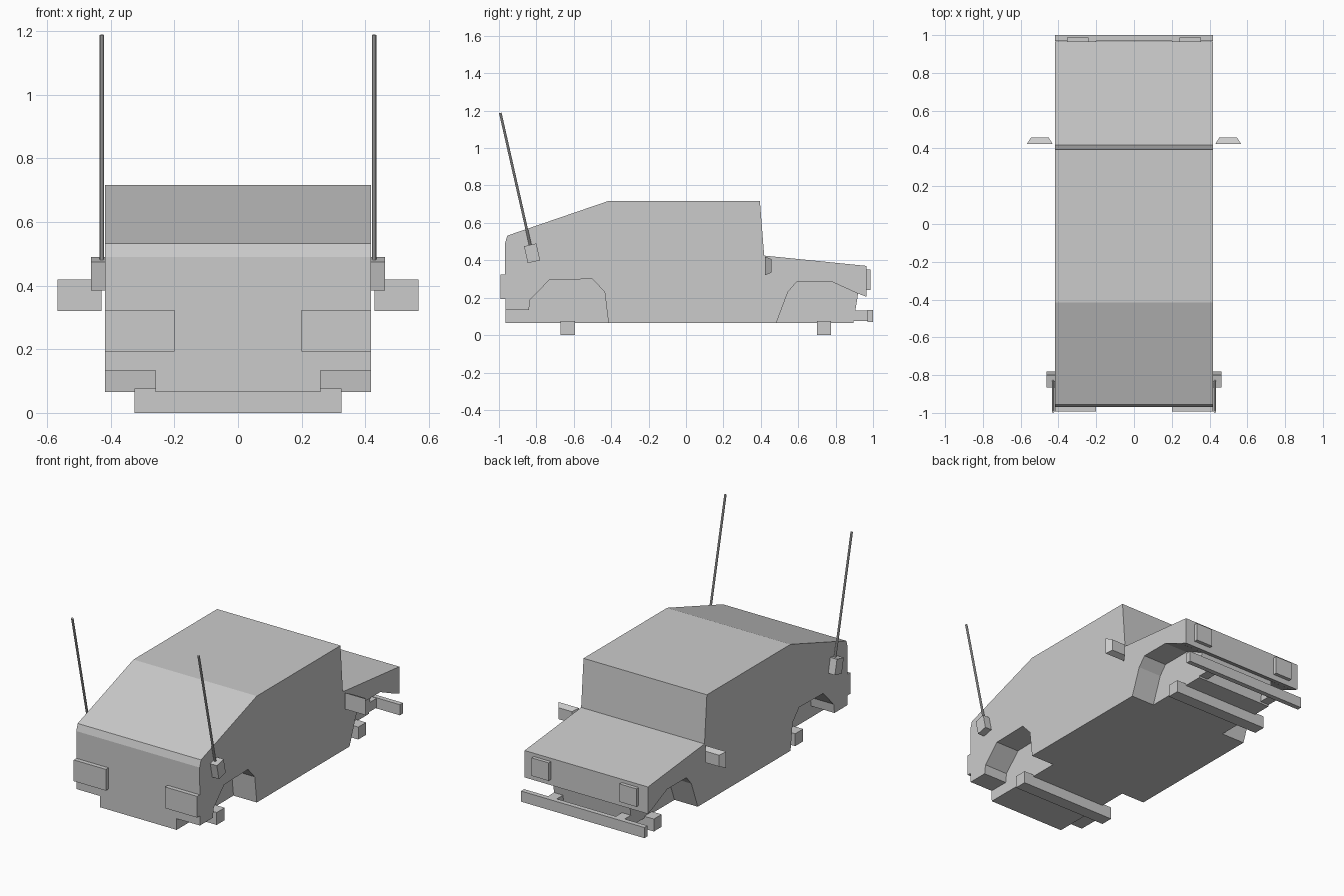
import bpy, bmesh, math
from mathutils import Vector

if "Cube" in bpy.data.objects:
    bpy.data.objects.remove(bpy.data.objects["Cube"])


def finish(name, bm):
    bmesh.ops.recalc_face_normals(bm, faces=bm.faces)
    me = bpy.data.meshes.new(name)
    bm.to_mesh(me)
    bm.free()
    ob = bpy.data.objects.new(name, me)
    bpy.context.collection.objects.link(ob)
    return ob


def prism(name, profile, x0, x1):
    """Extrude a (y, z) side profile from x0 to x1."""
    bm = bmesh.new()
    face = bm.faces.new([bm.verts.new((x0, y, z)) for y, z in profile])
    ext = bmesh.ops.extrude_face_region(bm, geom=[face])["geom"]
    verts = [v for v in ext if isinstance(v, bmesh.types.BMVert)]
    bmesh.ops.translate(bm, vec=(x1 - x0, 0, 0), verts=verts)
    return finish(name, bm)


def box(name, x0, x1, y0, y1, z0, z1):
    return prism(name, [(y0, z0), (y1, z0), (y1, z1), (y0, z1)], x0, x1)


# Body shell
body = prism("body", [
    (-0.965, 0.065), (-0.968, 0.49), (-0.955, 0.532), (-0.415, 0.717),
    (0.395, 0.717), (0.418, 0.425), (0.965, 0.37), (0.965, 0.205),
    (0.92, 0.222), (0.895, 0.065)], -0.418, 0.418)

# Wheel wells, open towards the ends of the vehicle
rear_well = [(-1.1, -0.1), (-1.1, 0.134), (-0.84, 0.134), (-0.833, 0.19),
             (-0.73, 0.295), (-0.50, 0.30), (-0.435, 0.23), (-0.415, 0.065),
             (-0.413, -0.1)]
front_well = [(0.42, -0.1), (0.483, 0.065), (0.545, 0.23), (0.592, 0.285),
              (0.78, 0.285), (0.93, 0.217), (0.93, -0.1)]
bpy.context.view_layer.objects.active = body
for s in (-1, 1):
    for profile in (rear_well, front_well):
        cutter = prism("well_cutter", profile, s * 0.26, s * 0.6)
        cutter.hide_render = True
        mod = body.modifiers.new("well", 'BOOLEAN')
        mod.operation = 'DIFFERENCE'
        mod.solver = 'EXACT'
        mod.object = cutter
        bpy.ops.object.modifier_apply(modifier=mod.name)
        bpy.data.objects.remove(cutter)

# Axles and front bumper
box("rear_axle", -0.325, 0.325, -0.67, -0.593, 0, 0.076)
box("front_axle", -0.325, 0.325, 0.70, 0.775, 0, 0.076)
box("bumper", -0.418, 0.418, 0.97, 1.0, 0.07, 0.135)

for s, side in ((-1, "left"), (1, "right")):
    box(side + "_bumper_bracket", s * 0.20, s * 0.26, 0.89, 0.972, 0.075, 0.132)
    box(side + "_headlight", s * 0.24, s * 0.355, 0.955, 0.987, 0.24, 0.35)
    box(side + "_tail_light", s * 0.20, s * 0.418, -0.993, -0.96, 0.193, 0.323)

    # Side mirror: a tapered block
    bm = bmesh.new()
    rings = []
    for y, xa, xb, za, zb in ((0.423, 0.43, 0.568, 0.32, 0.42),
                              (0.458, 0.452, 0.545, 0.335, 0.405)):
        rings.append([bm.verts.new((s * x, y, z)) for x, z in
                      ((xa, za), (xb, za), (xb, zb), (xa, zb))])
        bm.faces.new(rings[-1])
    a, b = rings
    for i in range(4):
        j = (i + 1) % 4
        bm.faces.new((a[i], a[j], b[j], b[i]))
    finish(side + "_mirror", bm)

    # Tilted antenna base and rod
    prism(side + "_antenna_base", [(-0.866, 0.475), (-0.80, 0.49),
          (-0.78, 0.40), (-0.846, 0.385)], s * 0.415, s * 0.463)
    p0, p1 = Vector((s * 0.428, -0.83, 0.47)), Vector((s * 0.428, -0.993, 1.188))
    d = p1 - p0
    bm = bmesh.new()
    bmesh.ops.create_cone(bm, cap_ends=True, segments=8, radius1=0.007,
                          radius2=0.007, depth=d.length)
    rod = finish(side + "_antenna", bm)
    rod.location = (p0 + p1) / 2
    rod.rotation_euler = d.to_track_quat('Z', 'Y').to_euler()
